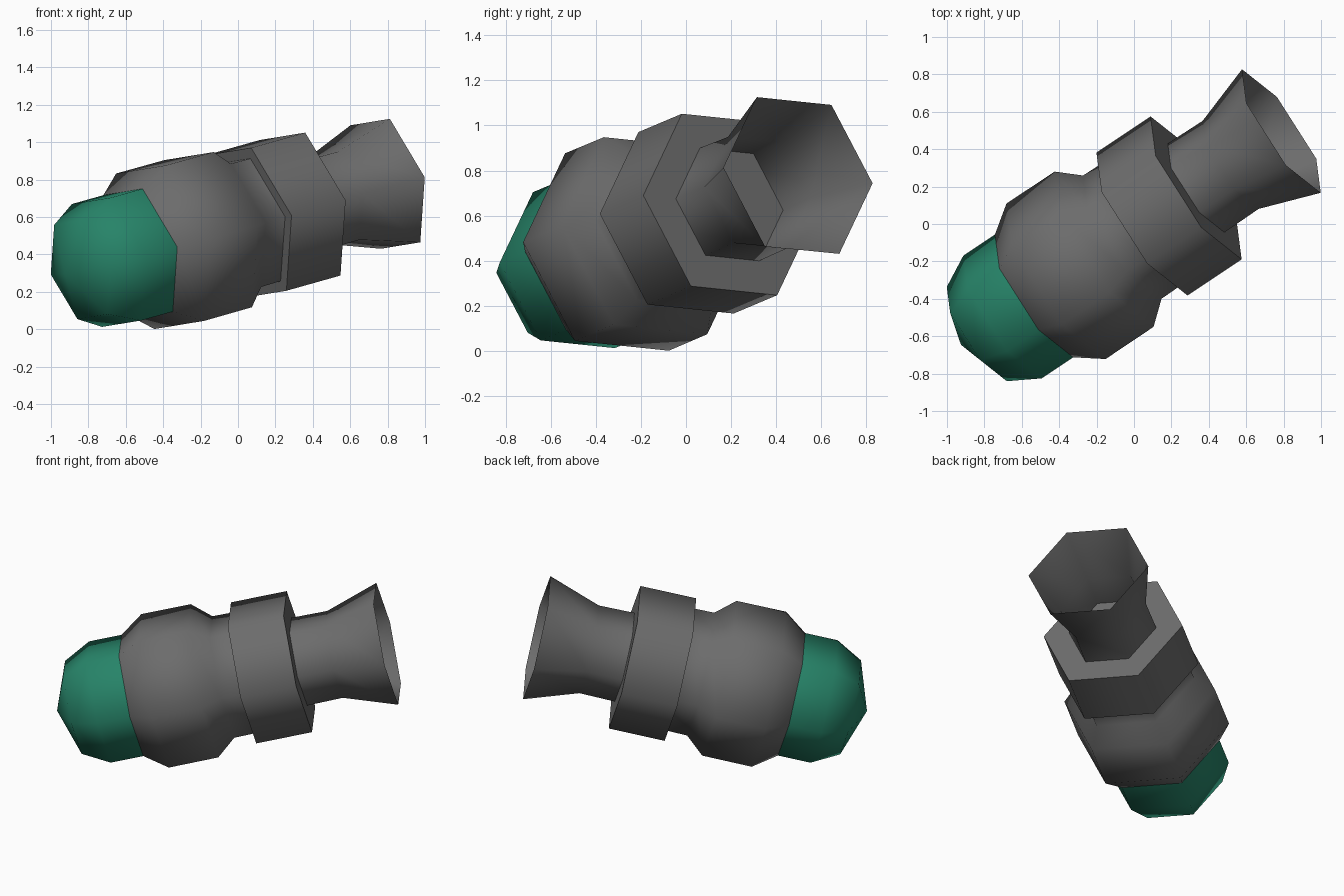
import bpy, bmesh, math
from mathutils import Vector, Matrix

cube = bpy.data.objects.get("Cube")
if cube:
    bpy.data.objects.remove(cube, do_unlink=True)

SIDES = 6

# Tilted frame: origin at the mouth centre, local z points out of the mouth
axis = Vector((0.81, 0.54, 0.228)).normalized()
side = Vector((-0.533, 0.842, -0.087))
side = (side - axis * side.dot(axis)).normalized()
up = axis.cross(side)
FRAME = Matrix.Translation((0.788, 0.497, 0.778)) @ Matrix((side, up, axis)).transposed().to_4x4()


def material(name, rgb):
    mat = bpy.data.materials.new(name)
    mat.use_nodes = True
    colour = (*rgb, 1.0)
    mat.diffuse_color = colour
    bsdf = mat.node_tree.nodes["Principled BSDF"]
    bsdf.inputs["Base Color"].default_value = colour
    bsdf.inputs["Roughness"].default_value = 0.8
    return mat


def lathe(name, profile, mat, cap_start=False, cap_end=False):
    """Six-sided turning of (radius, position) points, listed from mouth to tip."""
    bm = bmesh.new()
    rings = []
    for radius, z in profile:
        if radius == 0:
            rings.append([bm.verts.new((0, 0, z))] * SIDES)
            continue
        rings.append([bm.verts.new((radius * math.cos(math.tau * i / SIDES),
                                    radius * math.sin(math.tau * i / SIDES), z))
                      for i in range(SIDES)])
    for a, b in zip(rings, rings[1:]):
        for i in range(SIDES):
            j = (i + 1) % SIDES
            corners = [a[j], a[i], b[i], b[j]]
            bm.faces.new(list(dict.fromkeys(corners)))
    if cap_start:
        bm.faces.new(rings[0])
    if cap_end:
        bm.faces.new(rings[-1][::-1])
    mesh = bpy.data.meshes.new(name)
    bm.to_mesh(mesh)
    bm.free()
    mesh.materials.append(mat)
    obj = bpy.data.objects.new(name, mesh)
    bpy.context.collection.objects.link(obj)
    obj.matrix_world = FRAME
    bpy.ops.object.select_all(action="DESELECT")
    obj.select_set(True)
    bpy.context.view_layer.objects.active = obj
    bpy.ops.object.shade_smooth_by_angle(angle=math.radians(70))
    return obj


grey = material("dark_grey", (0.15, 0.15, 0.15))
green = material("deep_green", (0.02, 0.23, 0.14))

# Thin-walled flared mouth, open at the outer end
lathe("flared_mouth", [(0.393, 0), (0.28, -0.335), (0.283, -0.563)], grey)

# Wide collar with flat ends
lathe("collar", [(0.455, -0.563), (0.455, -0.92)], grey, cap_start=True, cap_end=True)

# Swollen body that tapers towards the tip
lathe("body", [(0.39, -0.92), (0.392, -1.05), (0.494, -1.17),
               (0.495, -1.487), (0.391, -1.632)], grey)

# Domed coloured tip
lathe("tip", [(0.391, -1.632), (0.391, -1.84), (0.3, -2.01), (0, -2.115)], green)
